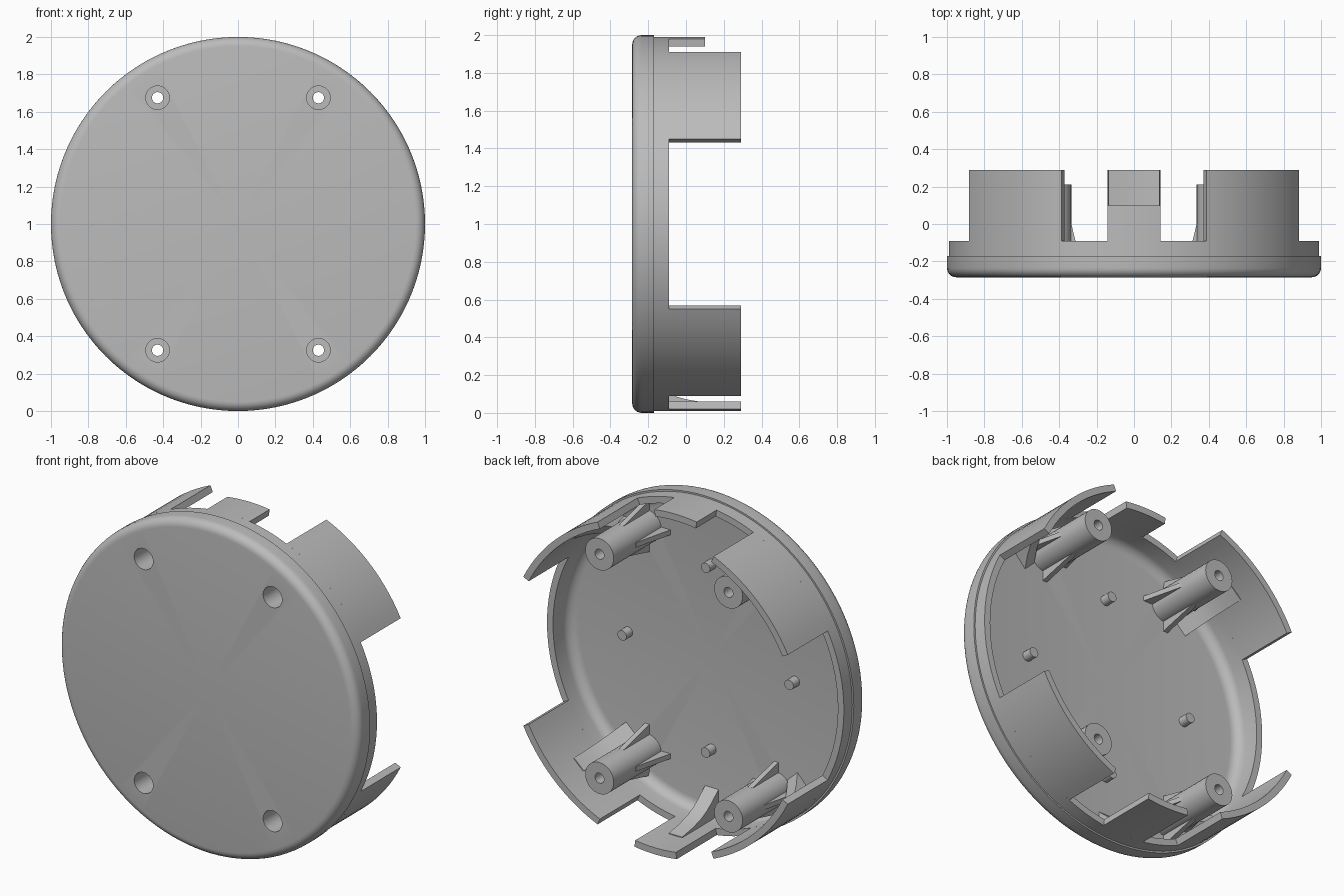
import bpy
import bmesh
from math import cos, sin, pi, radians
from mathutils import Matrix, Vector

if "Cube" in bpy.data.objects:
    bpy.data.objects.remove(bpy.data.objects["Cube"], do_unlink=True)

grey = bpy.data.materials.new("light_grey")
grey.use_nodes = True
COLOUR = (0.5, 0.5, 0.5, 1)
grey.diffuse_color = COLOUR
grey.node_tree.nodes["Principled BSDF"].inputs["Base Color"].default_value = COLOUR

FRONT, FLOOR, RIM, BACK = -0.285, -0.245, -0.09, 0.29
OUTER, INNER = 0.99, 0.95
MIDDLE = (0, 1)


def finish(name, bm, centre, angle=0.0):
    """Turn a bmesh into a shaded object about the y axis at centre (x, z)."""
    bmesh.ops.remove_doubles(bm, verts=bm.verts, dist=1e-5)
    bmesh.ops.recalc_face_normals(bm, faces=bm.faces)
    bm.transform(Matrix.Translation((centre[0], 0, centre[1])) @ Matrix.Rotation(-angle, 4, 'Y'))
    mesh = bpy.data.meshes.new(name)
    bm.to_mesh(mesh)
    bm.free()
    mesh.materials.append(grey)
    obj = bpy.data.objects.new(name, mesh)
    bpy.context.collection.objects.link(obj)
    return obj


def smooth(obj):
    bpy.ops.object.select_all(action='DESELECT')
    obj.select_set(True)
    bpy.context.view_layer.objects.active = obj
    bpy.ops.object.shade_smooth_by_angle(angle=radians(30))


def lathe(name, profile, centre=MIDDLE, steps=32, start=0.0, sweep=2 * pi, closed=False):
    """Sweep an (r, y) profile around the y axis; part sweeps get end caps."""
    bm = bmesh.new()
    verts = [bm.verts.new((r, y, 0)) for r, y in profile]
    edges = [bm.edges.new(pair) for pair in zip(verts, verts[1:])]
    if closed:
        edges.append(bm.edges.new((verts[-1], verts[0])))
    bmesh.ops.spin(bm, geom=verts + edges, cent=(0, 0, 0), axis=(0, -1, 0),
                   angle=sweep, steps=steps)
    bmesh.ops.remove_doubles(bm, verts=bm.verts, dist=1e-5)
    if sweep < 6:
        bmesh.ops.holes_fill(bm, edges=[e for e in bm.edges if e.is_boundary], sides=0)
    return finish(name, bm, centre, start)


def plate(name, profile, width, angle, centre=MIDDLE):
    """Extrude an (r, y) outline sideways and point it along angle."""
    bm = bmesh.new()
    face = bm.faces.new([bm.verts.new((r, y, -width / 2)) for r, y in profile])
    new = bmesh.ops.extrude_face_region(bm, geom=[face])["geom"]
    bmesh.ops.translate(bm, vec=Vector((0, 0, width)),
                        verts=[v for v in new if isinstance(v, bmesh.types.BMVert)])
    return finish(name, bm, centre, angle)


def fillet(r, y, radius, count=6):
    """Quarter round from the flat floor to the side wall."""
    return [(r + radius * sin(t), y - radius * cos(t))
            for t in (i * pi / 2 / count for i in range(count + 1))]


# Round cover: rounded front edge, stepped rim, filleted inside floor
shell = lathe("cover", [(0, FRONT)] + fillet(0.95, FRONT + 0.05, 0.05)
              + [(1, -0.17), (OUTER, -0.17), (OUTER, RIM), (INNER, RIM)]
              + fillet(INNER - 0.06, FLOOR + 0.06, 0.06)[::-1] + [(0, FLOOR)], steps=120)

# Screw holes through the cover
bosses = [(sx * 0.43, 1 + sz * 0.675) for sx in (-1, 1) for sz in (-1, 1)]
for centre in bosses:
    cutter = lathe("hole_cutter", [(0, -0.4), (0.063, -0.4), (0.063, -0.15), (0, -0.15)], centre)
    cutter.hide_render = True
    cut = shell.modifiers.new("hole", 'BOOLEAN')
    cut.operation, cut.solver, cut.object = 'DIFFERENCE', 'EXACT', cutter
    bpy.context.view_layer.objects.active = shell
    bpy.ops.object.modifier_apply(modifier=cut.name)
    bpy.data.objects.remove(cutter, do_unlink=True)
smooth(shell)

# Screw bosses with a wide front bore and four tapered fins each
for centre in bosses:
    smooth(lathe("screw_boss", [(0.063, FLOOR), (0.063, 0.08), (0.03, 0.08), (0.03, 0.21),
                                (0.095, 0.21), (0.095, FLOOR)], centre))
    for i in range(4):
        plate("boss_fin", [(0.08, FLOOR), (0.155, FLOOR), (0.095, 0), (0.08, 0)],
              0.03, i * pi / 2, centre)

# Curved wall tabs: four wide ones, a short top one and a long bottom one
tabs = [("side_tab", a, 20, BACK) for a in (47, 133, 227, 313)]
tabs += [("top_tab", 90, 8.2, 0.10), ("bottom_tab", 270, 8.2, BACK)]
for name, middle, half, end in tabs:
    smooth(lathe(name, [(INNER, RIM), (OUTER, RIM), (OUTER, end), (INNER, end)],
                 steps=int(half * 2 / 3) + 1, start=radians(middle - half),
                 sweep=radians(2 * half), closed=True))
    # Concave gusset bracing the tab to the floor
    if name != "top_tab":
        curve = [(0.79, FLOOR), (0.845, -0.18), (0.88, -0.13), (0.905, -0.08),
                 (0.928, 0), (0.945, 0.10)]
        smooth(plate("tab_gusset", curve + [(0.96, 0.10), (0.96, FLOOR)],
                     0.09, radians(middle)))

# Small locating pins on the floor
for i in range(4):
    a = i * pi / 2
    smooth(lathe("locating_pin", [(0.03, FLOOR), (0.03, -0.185), (0, -0.185)],
                 (0.557 * cos(a), 1 + 0.557 * sin(a)), steps=20))
